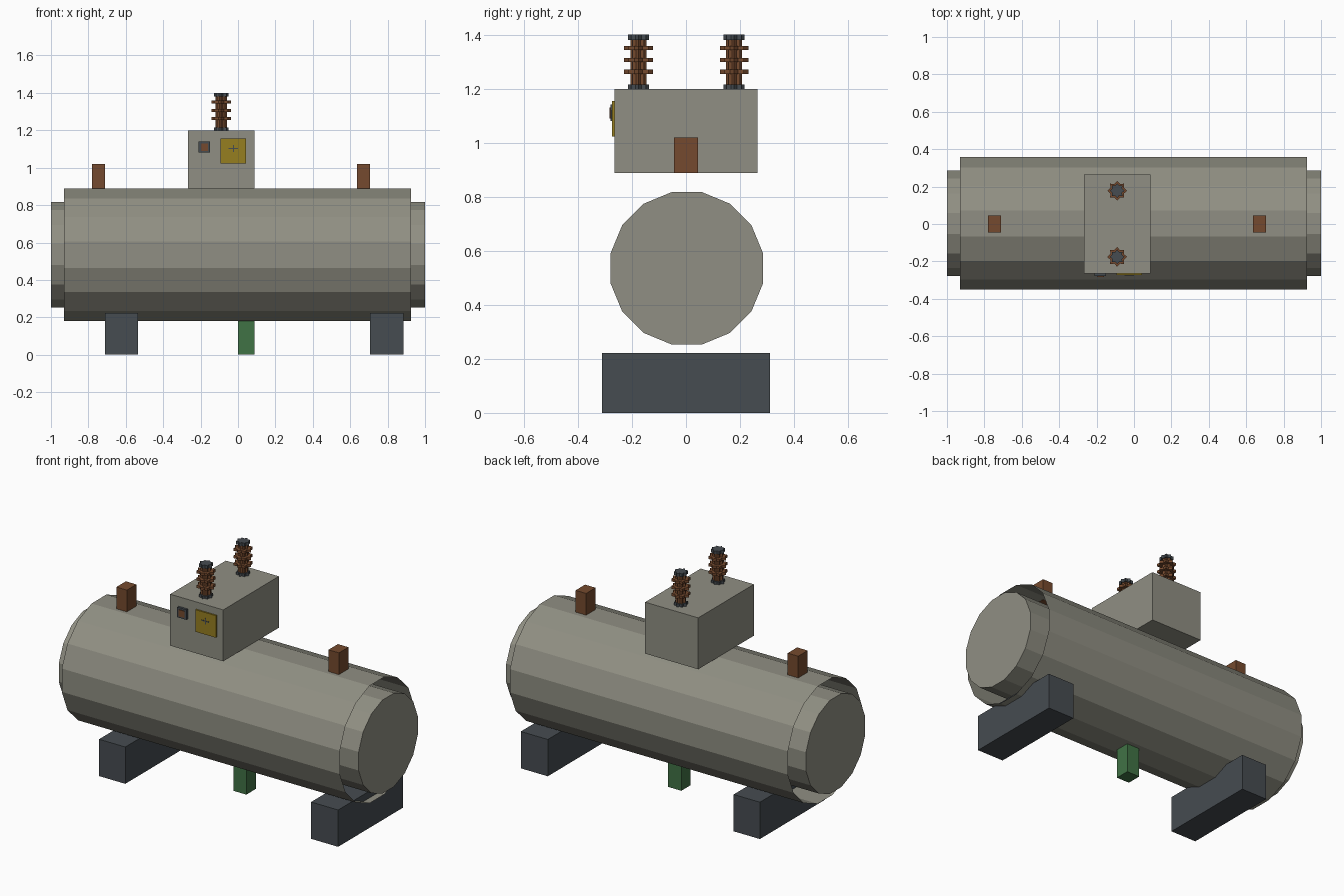
import bpy, bmesh, math
from mathutils import Matrix, Vector

old = bpy.data.objects.get("Cube")
if old:
    bpy.data.objects.remove(old, do_unlink=True)


def make_material(name, srgb):
    # convert display values to linear
    rgb = [((c / 255 + 0.055) / 1.055) ** 2.4 for c in srgb]
    m = bpy.data.materials.new(name)
    m.use_nodes = True
    m.diffuse_color = (*rgb, 1)
    m.node_tree.nodes["Principled BSDF"].inputs["Base Color"].default_value = (*rgb, 1)
    return m


TAN = make_material("warm grey paint", (144, 143, 131))
SLATE = make_material("dark slate", (70, 76, 81))
BROWN = make_material("rust brown", (117, 74, 46))
GREEN = make_material("drain green", (64, 114, 69))
YELLOW = make_material("warning yellow", (150, 126, 32))


def finish(bm, name, mat):
    bmesh.ops.recalc_face_normals(bm, faces=bm.faces)
    mesh = bpy.data.meshes.new(name)
    bm.to_mesh(mesh)
    bm.free()
    mesh.materials.append(mat)
    obj = bpy.data.objects.new(name, mesh)
    bpy.context.collection.objects.link(obj)
    return obj


def box(name, mat, x, y, z):
    bm = bmesh.new()
    bmesh.ops.create_cube(bm, size=1)
    for v in bm.verts:
        v.co = Vector([(r[0] + r[1]) / 2 + c * (r[1] - r[0]) for r, c in zip((x, y, z), v.co)])
    return finish(bm, name, mat)


def tube(name, mat, x0, x1, apothem, capped):
    # 16-sided drum along x with a flat facet on top
    bm = bmesh.new()
    r = apothem / math.cos(math.pi / 16)
    bmesh.ops.create_cone(bm, segments=16, radius1=r, radius2=r, depth=x1 - x0, cap_ends=capped)
    bm.transform(Matrix.Translation(((x0 + x1) / 2, 0.003, 0.535))
                 @ Matrix.Rotation(math.pi / 2, 4, 'Y') @ Matrix.Rotation(math.pi / 16, 4, 'Z'))
    return finish(bm, name, mat)


def star(bm, x, y, z0, z1, radius):
    # eight-pointed prism
    ring = []
    for i in range(16):
        r = radius * (0.74 if i % 2 else 1)
        a = i * math.pi / 8
        ring.append(bm.verts.new((x + r * math.cos(a), y + r * math.sin(a), z0)))
    base = bm.faces.new(ring)
    out = bmesh.ops.extrude_face_region(bm, geom=[base], use_keep_orig=True)
    verts = [g for g in out["geom"] if isinstance(g, bmesh.types.BMVert)]
    bmesh.ops.translate(bm, verts=verts, vec=(0, 0, z1 - z0))


# Tank: open outer shell around a closed inner drum
tube("outer_shell", TAN, -0.93, 0.925, 0.354, False)
tube("inner_drum", TAN, -1.0, 1.0, 0.282, True)

# Supports, drain and lifting lugs
box("support_right", SLATE, (-0.71, -0.535), (-0.31, 0.31), (0, 0.222))
box("support_left", SLATE, (0.705, 0.885), (-0.31, 0.31), (0, 0.222))
box("drain_post", GREEN, (0, 0.087), (-0.045, 0.045), (0, 0.185))
for side, x in (("right", -0.745), ("left", 0.67)):
    box("lifting_lug_" + side, BROWN, (x - 0.035, x + 0.035), (-0.045, 0.045), (0.888, 1.02))

# Terminal box with its front fittings
box("terminal_box", TAN, (-0.267, 0.087), (-0.265, 0.265), (0.888, 1.198))
box("door_panel", YELLOW, (-0.093, 0.044), (-0.274, -0.264), (1.022, 1.155))
box("door_mark_bar", SLATE, (-0.05, 0.0), (-0.276, -0.273), (1.1, 1.106))
box("door_mark_post", SLATE, (-0.028, -0.021), (-0.276, -0.273), (1.085, 1.121))
box("gauge_frame", SLATE, (-0.21, -0.149), (-0.279, -0.264), (1.08, 1.141))
box("gauge_face", BROWN, (-0.199, -0.16), (-0.283, -0.278), (1.09, 1.13))

# Bushings: ribbed insulators between dark collars
for side, y in (("front", -0.176), ("back", 0.178)):
    bm = bmesh.new()
    star(bm, -0.09, y, 1.2, 1.39, 0.03)
    for z in (1.262, 1.306, 1.35):
        star(bm, -0.09, y, z - 0.008, z + 0.008, 0.053)
    finish(bm, "insulator_" + side, BROWN)
    bm = bmesh.new()
    star(bm, -0.09, y, 1.198, 1.215, 0.039)
    star(bm, -0.09, y, 1.38, 1.4, 0.039)
    finish(bm, "collars_" + side, SLATE)
